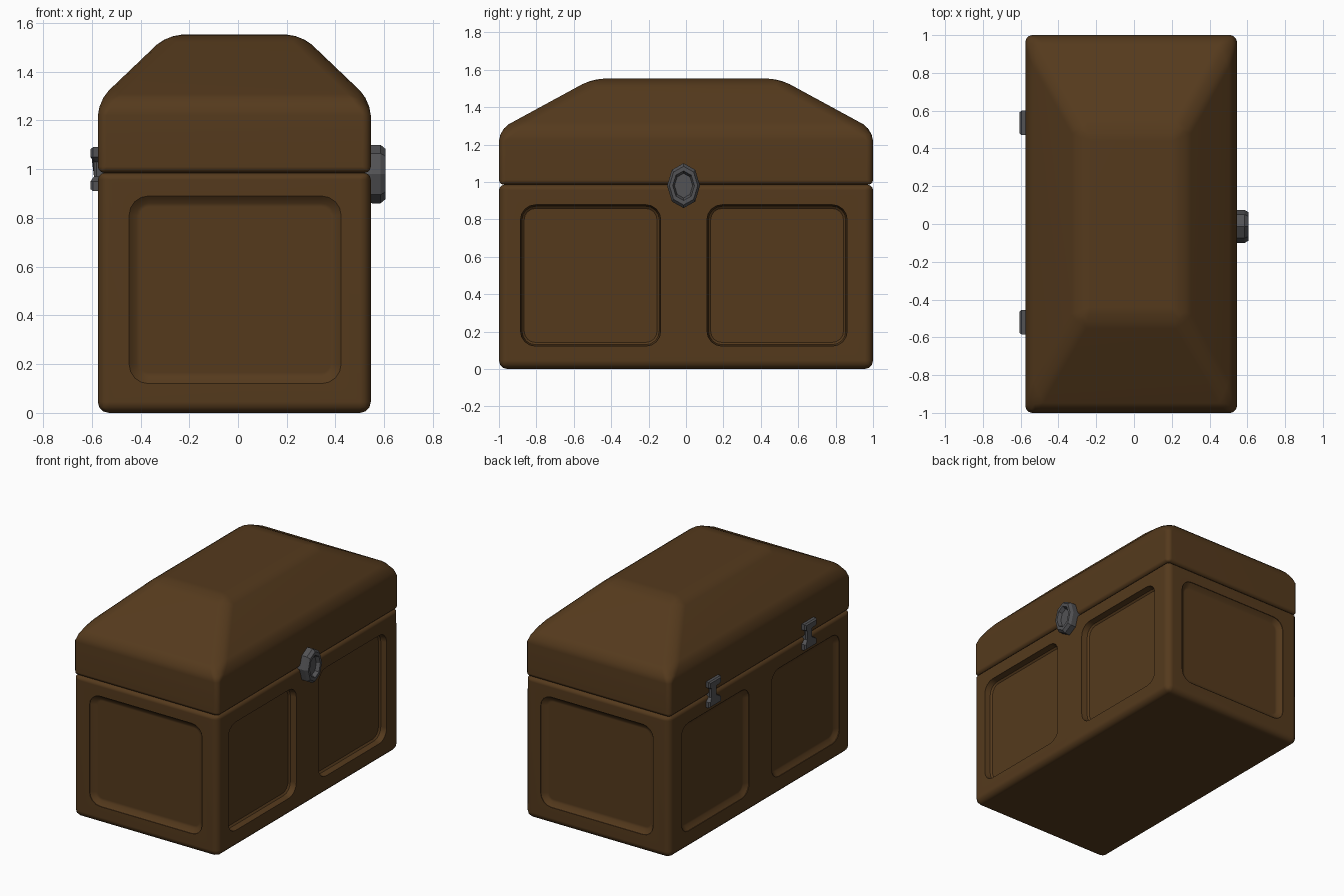
import bpy, bmesh, math

if "Cube" in bpy.data.objects:
    bpy.data.objects.remove(bpy.data.objects["Cube"])

CX, HX, HY = -0.015, 0.56, 1.0   # chest centre and half sizes


def material(name, rgb):
    m = bpy.data.materials.new(name)
    m.diffuse_color = (*rgb, 1)
    m.use_nodes = True
    m.node_tree.nodes["Principled BSDF"].inputs["Base Color"].default_value = m.diffuse_color
    return m


WOOD = material("brown_wood", (0.09, 0.042, 0.012))
METAL = material("dark_metal", (0.085, 0.085, 0.09))


def loft(name, rings, mat):
    """Skin a stack of equal-length point rings and cap both ends."""
    bm = bmesh.new()
    vs = [[bm.verts.new(p) for p in r] for r in rings]
    n = len(rings[0])
    for a, b in zip(vs, vs[1:]):
        for i in range(n):
            j = (i + 1) % n
            bm.faces.new((a[i], a[j], b[j], b[i]))
    bm.faces.new(vs[0][::-1])
    bm.faces.new(vs[-1])
    bmesh.ops.recalc_face_normals(bm, faces=bm.faces)
    me = bpy.data.meshes.new(name)
    bm.to_mesh(me)
    bm.free()
    me.materials.append(mat)
    ob = bpy.data.objects.new(name, me)
    bpy.context.collection.objects.link(ob)
    return ob


def activate(ob):
    bpy.ops.object.select_all(action='DESELECT')
    ob.select_set(True)
    bpy.context.view_layer.objects.active = ob


def bevel(ob, width_at, segments=3):
    """Round all edges; width_at(mid_z) gives the radius."""
    bm = bmesh.new()
    bm.from_mesh(ob.data)
    lay = bm.edges.layers.float.new("bevel_weight_edge")
    for e in bm.edges:
        e[lay] = width_at((e.verts[0].co.z + e.verts[1].co.z) / 2) * 10
    bm.to_mesh(ob.data)
    bm.free()
    md = ob.modifiers.new("bevel", 'BEVEL')
    md.limit_method, md.width, md.segments = 'WEIGHT', 0.1, segments
    activate(ob)
    bpy.ops.object.modifier_apply(modifier="bevel")


def smooth(ob, angle=35):
    activate(ob)
    bpy.ops.object.shade_smooth_by_angle(angle=math.radians(angle))
    ob.modifiers.new("normals", 'WEIGHTED_NORMAL').keep_sharp = True


def rect(hx, hy, z):
    return [(CX + sx * hx, sy * hy, z) for sx, sy in ((-1, -1), (1, -1), (1, 1), (-1, 1))]


def rounded(hu, hv, r, seg=4):
    pts = []
    for k, (su, sv) in enumerate(((1, 1), (-1, 1), (-1, -1), (1, -1))):
        for i in range(seg + 1):
            a = math.pi / 2 * (k + i / seg)
            pts.append((su * (hu - r) + r * math.cos(a), sv * (hv - r) + r * math.sin(a)))
    return pts


def cut_panel(body, axis, side, mid, hu, z, hv, profile):
    """Sink a rounded panel into one side; profile is (grow, depth) steps."""
    rings = []
    for grow, d in profile:
        ring = []
        for u, v in rounded(hu + grow, hv + grow, 0.08 + grow):
            if axis == 'x':
                ring.append((CX + side * (HX + d), mid + u, z + v))
            else:
                ring.append((mid + u, side * (HY + d), z + v))
        rings.append(ring)
    cutter = loft("panel_cutter", rings, WOOD)
    cutter.hide_render = True
    md = body.modifiers.new("panel", 'BOOLEAN')
    md.operation, md.solver, md.object = 'DIFFERENCE', 'EXACT', cutter
    activate(body)
    bpy.ops.object.modifier_apply(modifier="panel")
    bpy.data.objects.remove(cutter)


# Chest body with sunken panels
body = loft("chest_body", [rect(HX, HY, 0), rect(HX, HY, 0.985)], WOOD)
bevel(body, lambda z: 0.028 if z > 0.9 else 0.045)
SOFT = [(0, 0.03), (0, -0.004), (-0.012, -0.014), (-0.03, -0.026), (-0.045, -0.03)]
CRISP = [(0, 0.03), (0, -0.006), (-0.008, -0.04), (-0.02, -0.05)]
for s in (-1, 1):
    cut_panel(body, 'y', s, CX + 0.003, 0.435, 0.505, 0.385, SOFT)
    cut_panel(body, 'x', 1, s * 0.4985 - 0.0115, 0.375, 0.5, 0.378, CRISP)
    cut_panel(body, 'x', -1, s * 0.4985, 0.375, 0.5, 0.378, SOFT)
smooth(body)

# Hipped lid
lid = loft("chest_lid", [rect(HX, HY, 0.985), rect(HX, HY, 1.28), rect(0.275, 0.5, 1.552)], WOOD)
bevel(lid, lambda z: 0.025 if z < 1.0 else 0.035 if z < 1.2 else 0.06)
smooth(lid)

# Faceted oval clasp with a dished face
steps = [(0.50, 0.95), (0.55, 1), (0.585, 1), (0.605, 0.86), (0.605, 0.66), (0.58, 0.55)]
loft("clasp", [[(x, -0.013 + 0.088 * k * math.sin(i * math.pi / 4),
                 0.98 + 0.12 * k * math.cos(i * math.pi / 4)) for i in range(8)]
               for x, k in steps], METAL)


# Two H-shaped hinges on the back
def hinge_ring(x, y0, k):
    half = [(0.065, -0.09), (0.065, -0.05), (0.033, -0.03),
            (0.033, 0.03), (0.065, 0.05), (0.065, 0.09)]
    pts = half + [(-y, z) for y, z in reversed(half)]
    return [(x, y0 + y - math.copysign(k, y), 1.0 + z - math.copysign(k, z) * (abs(z) > 0.06))
            for y, z in pts]


for name, y0 in (("hinge_left", 0.535), ("hinge_right", -0.52)):
    hinge = loft(name, [hinge_ring(-0.55, y0, 0), hinge_ring(-0.595, y0, 0),
                        hinge_ring(-0.605, y0, 0.008)], METAL)
    # Pinch the waist inwards
    for v in hinge.data.vertices:
        if abs(v.co.z - 1.0) < 0.04 and v.co.x < -0.56:
            v.co.x += 0.014
